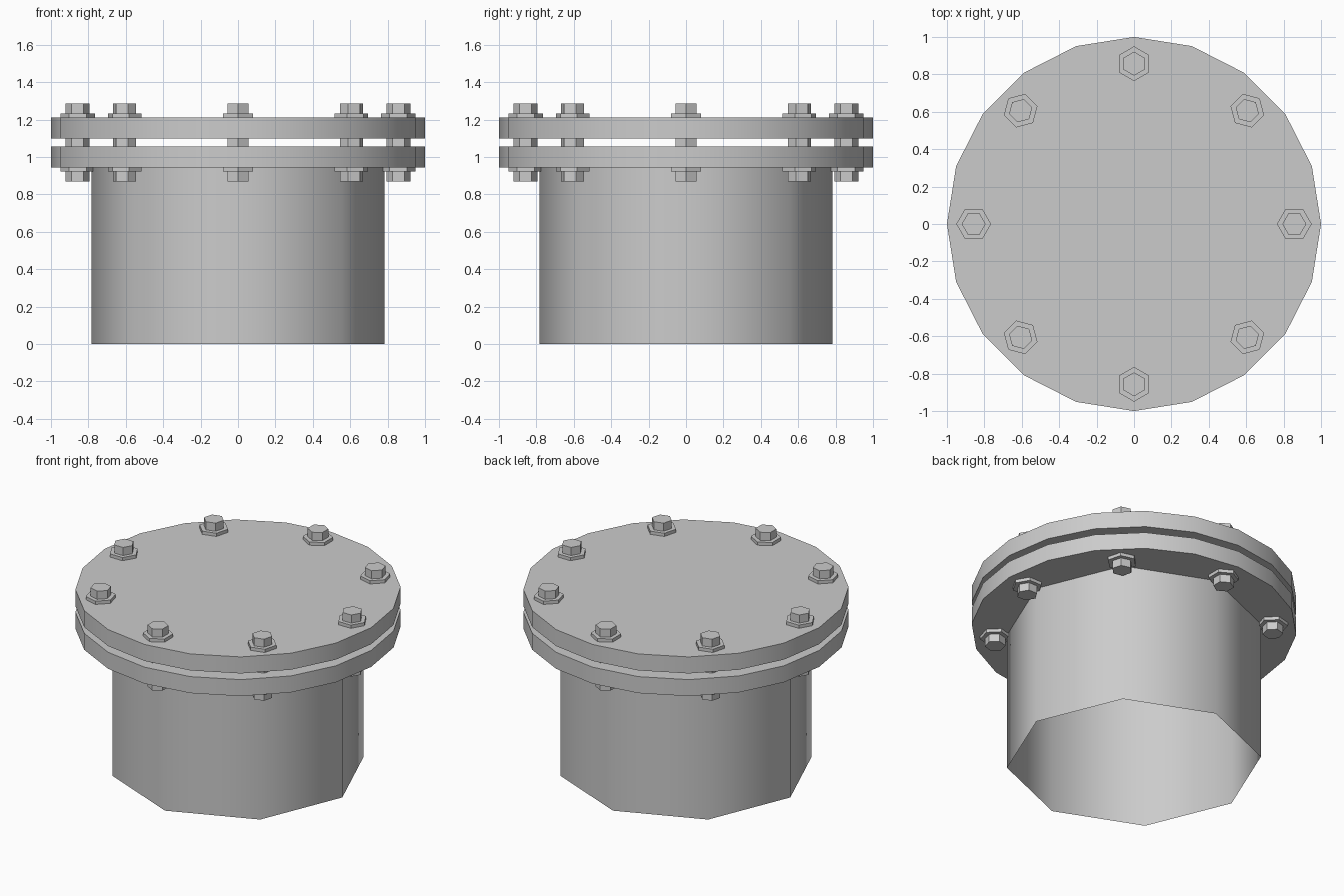
import bpy
from math import cos, sin, pi, radians

if "Cube" in bpy.data.objects:
    bpy.data.objects.remove(bpy.data.objects["Cube"])


def prism(name, sides, radius, z0, z1, x=0, y=0, turn=0, fill='NGON', smooth=False):
    """Upright prism with its first corner pointing along the turn angle."""
    bpy.ops.mesh.primitive_cylinder_add(
        vertices=sides, radius=radius, depth=z1 - z0, end_fill_type=fill,
        location=(x, y, (z0 + z1) / 2), rotation=(0, 0, turn + pi / 2))
    ob = bpy.context.object
    ob.name = name
    if smooth:
        bpy.ops.object.shade_smooth_by_angle(angle=radians(50))
    return ob


# open-ended octagonal pipe
prism("pipe", 8, 0.783, 0, 0.945, fill='NOTHING', smooth=True)

# paired flange plates with a gap between
prism("lower_flange", 20, 1.0, 0.944, 1.056, smooth=True)
prism("upper_flange", 20, 1.0, 1.098, 1.21, smooth=True)

# eight hex bolts with hex washers above and below
for i in range(8):
    a = i * pi / 4
    x, y = 0.857 * cos(a), 0.857 * sin(a)
    prism(f"bolt_{i}", 6, 0.064, 0.869, 1.287, x, y, a)
    prism(f"top_washer_{i}", 6, 0.093, 1.21, 1.232, x, y, a)
    prism(f"bottom_washer_{i}", 6, 0.093, 0.922, 0.944, x, y, a)
